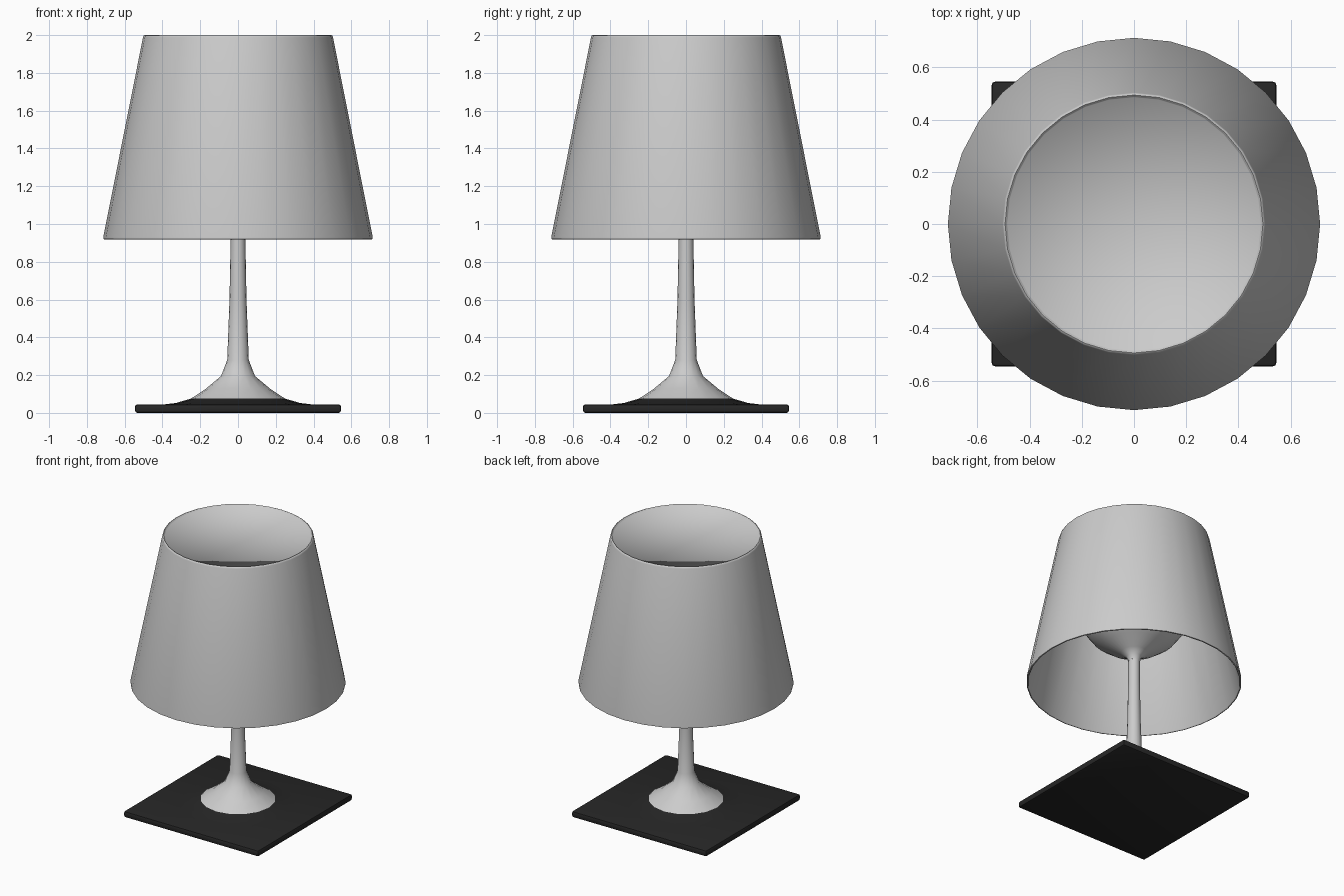
import bpy, bmesh
from math import cos, sin, tau, radians

if "Cube" in bpy.data.objects:
    bpy.data.objects.remove(bpy.data.objects["Cube"])

black = bpy.data.materials.new("black")
black.diffuse_color = (0.02, 0.02, 0.02, 1)
black.use_nodes = True
black.node_tree.nodes["Principled BSDF"].inputs["Base Color"].default_value = black.diffuse_color


def finish(name, bm, mat=None, angle=35):
    bmesh.ops.recalc_face_normals(bm, faces=bm.faces)
    me = bpy.data.meshes.new(name)
    bm.to_mesh(me)
    bm.free()
    ob = bpy.data.objects.new(name, me)
    bpy.context.collection.objects.link(ob)
    if mat:
        me.materials.append(mat)
    bpy.ops.object.select_all(action='DESELECT')
    ob.select_set(True)
    bpy.context.view_layer.objects.active = ob
    bpy.ops.object.shade_smooth_by_angle(angle=radians(angle))
    return ob


def lathe(name, profile, sides, mat=None, angle=35):
    """Revolve (radius, z) points around z; radius 0 becomes a pole."""
    bm = bmesh.new()
    rings = []
    for r, z in profile:
        n = sides if r else 1
        rings.append([bm.verts.new((r * cos(tau * i / sides), r * sin(tau * i / sides), z))
                      for i in range(n)])
    for a, b in zip(rings, rings[1:]):
        for i in range(sides):
            j = (i + 1) % sides
            quad = [a[i % len(a)], a[j % len(a)], b[j % len(b)], b[i % len(b)]]
            bm.faces.new(list(dict.fromkeys(quad)))
    return finish(name, bm, mat, angle)


# Square base plate with softened edges
bm = bmesh.new()
bmesh.ops.create_cube(bm, size=1)
bmesh.ops.scale(bm, vec=(1.09, 1.09, 0.045), verts=bm.verts)
bmesh.ops.translate(bm, vec=(0, 0, 0.0225), verts=bm.verts)
bmesh.ops.bevel(bm, geom=bm.edges[:], offset=0.012, segments=2, profile=0.5, affect='EDGES')
finish("base_plate", bm, black)

# Black skirt blending the plate into the foot
lathe("base_skirt", [(0.40, 0.044), (0.33, 0.052), (0.25, 0.075)], 16, black)

# Flared foot and stem
lathe("stem", [(0.25, 0.075), (0.17, 0.128), (0.09, 0.195), (0.057, 0.28), (0.045, 0.60),
               (0.039, 0.92), (0.039, 1.08)], 16, angle=60)

# Bowl-shaped inner diffuser
lathe("inner_diffuser", [(0.039, 1.08), (0.05, 1.115), (0.09, 1.145), (0.19, 1.20), (0.28, 1.265),
                         (0.335, 1.34), (0.355, 1.43), (0.34, 1.6), (0.29, 1.85), (0, 1.85)],
      32, angle=50)

# Tapered shade: inner wall, rolled bottom lip, outer wall, rolled top and cap
lathe("shade", [(0, 1.965), (0.485, 1.965), (0.70, 0.925), (0.706, 0.918), (0.713, 0.92),
                (0.713, 0.932), (0.503, 1.988), (0.500, 1.997), (0.494, 2.0),
                (0.488, 1.995), (0.485, 1.99), (0, 1.99)], 32, angle=60)
